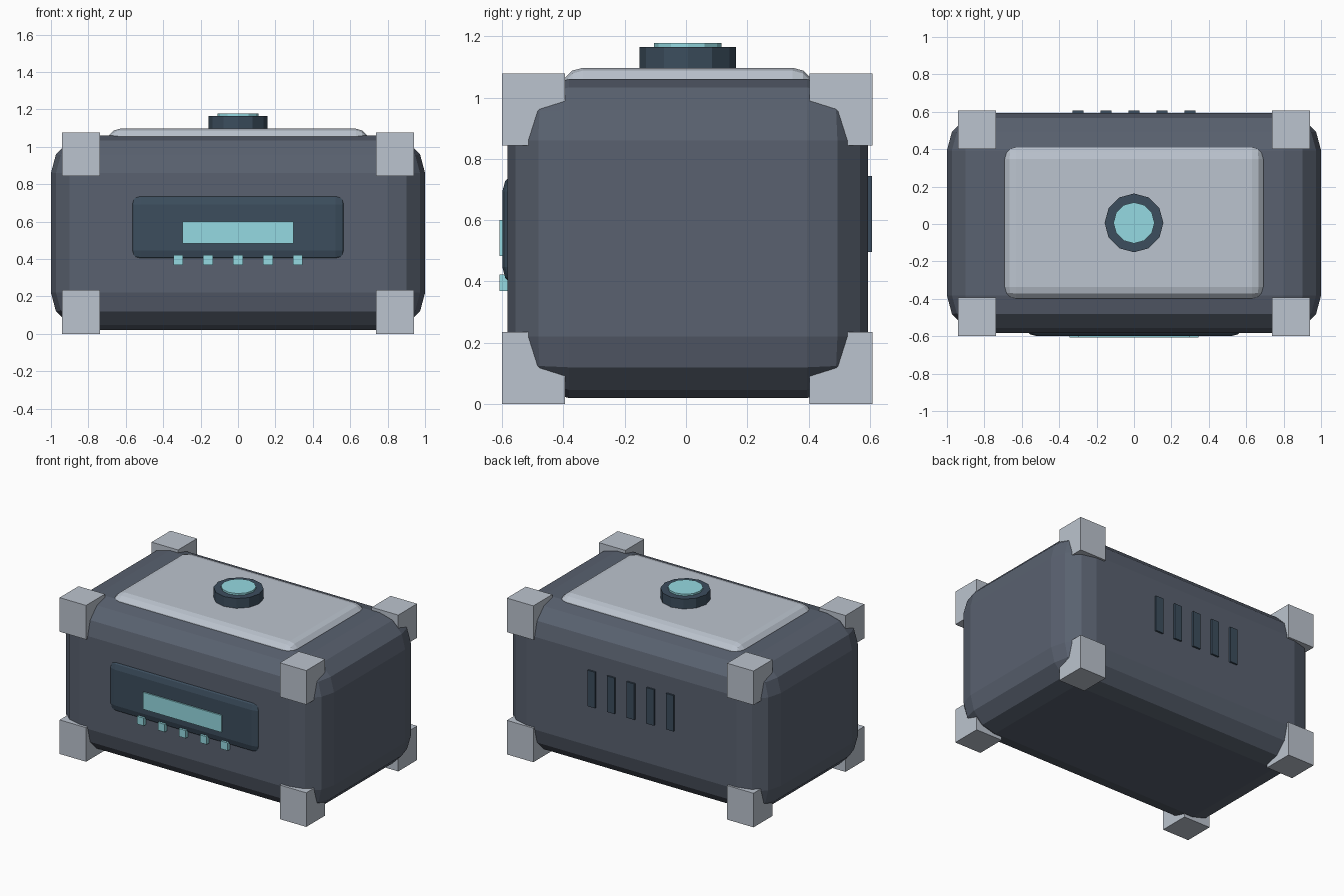
import bpy
import math

if "Cube" in bpy.data.objects:
    bpy.data.objects.remove(bpy.data.objects["Cube"])


def material(name, rgb):
    m = bpy.data.materials.new(name)
    m.diffuse_color = (*rgb, 1)
    m.use_nodes = True
    m.node_tree.nodes["Principled BSDF"].inputs["Base Color"].default_value = m.diffuse_color
    return m


BODY = material("slate", (0.10, 0.12, 0.16))
METAL = material("light_metal", (0.50, 0.55, 0.62))
DARK = material("dark_blue", (0.045, 0.075, 0.11))
GLOW = material("cyan", (0.30, 0.70, 0.76))


def finish(name, mat, bevel=0):
    ob = bpy.context.object
    ob.name = name
    ob.data.materials.append(mat)
    if bevel:
        mod = ob.modifiers.new("rounding", 'BEVEL')
        mod.width = bevel
        mod.segments = 3
        mod.limit_method = 'NONE'
    return ob


def box(name, lo, hi, mat, bevel=0):
    bpy.ops.mesh.primitive_cube_add(size=1, location=[(a + b) / 2 for a, b in zip(lo, hi)])
    bpy.context.object.scale = [b - a for a, b in zip(lo, hi)]
    bpy.ops.object.transform_apply(location=False, rotation=False, scale=True)
    return finish(name, mat, bevel)


def disc(name, radius, z0, z1, mat):
    bpy.ops.mesh.primitive_cylinder_add(vertices=12, radius=radius, depth=z1 - z0,
                                        location=(0, CY, (z0 + z1) / 2))
    return finish(name, mat)


CY = 0.006  # body centre line in y

# rounded case and lid plate
box("case_body", (-1, CY - 0.588, 0.02), (1, CY + 0.588, 1.06), BODY, 0.2)
box("lid_plate", (-0.70, CY - 0.412, 0.94), (0.70, CY + 0.412, 1.097), METAL, 0.07)

# corner guards
for sx in (-1, 1):
    for sy in (-1, 1):
        for z in (0.1175, 0.9605):
            c = (sx * 0.84, CY - 0.002 + sy * 0.501, z)
            h = (0.101, 0.103, 0.1175)
            box("corner_guard", [a - b for a, b in zip(c, h)], [a + b for a, b in zip(c, h)], METAL)

# top knob with lens
disc("knob", 0.157, 1.04, 1.165, DARK)
disc("knob_lens", 0.11, 1.12, 1.177, GLOW)

# front panel, screen and buttons
box("front_panel", (-0.592, -0.599, 0.377), (0.592, -0.44, 0.763), DARK, 0.07)
box("screen", (-0.298, -0.608, 0.483), (0.298, -0.57, 0.60), GLOW)
for i in range(-2, 3):
    x = i * 0.16
    box("button", (x - 0.026, -0.608, 0.369), (x + 0.026, -0.56, 0.423), GLOW)

# rear vent slats
for i in range(-2, 3):
    x = i * 0.15
    box("vent_slat", (x - 0.029, 0.56, 0.496), (x + 0.029, 0.606, 0.744), DARK)
